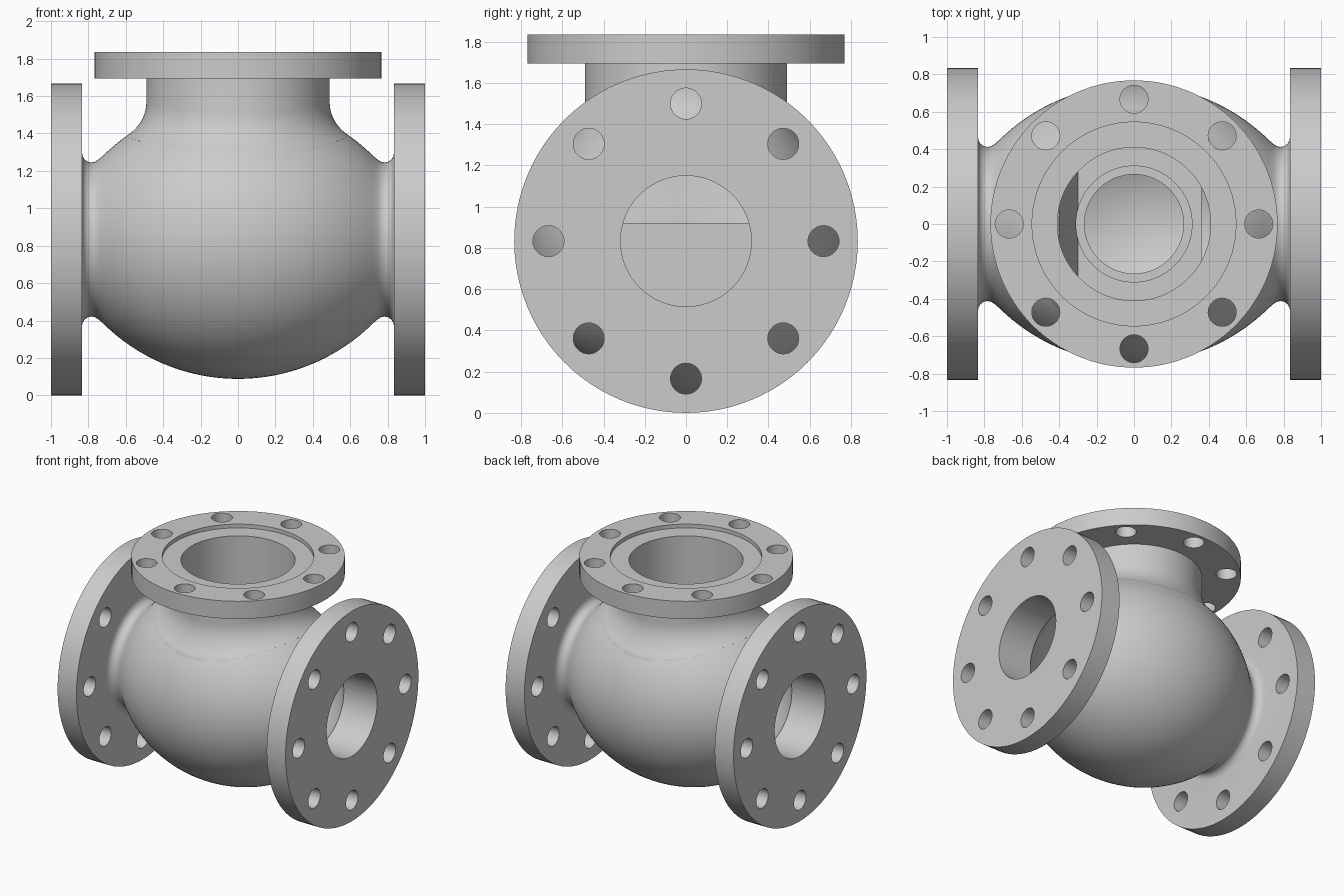
import bpy, bmesh
from math import sin, cos, pi, sqrt
from mathutils import Matrix, Vector

if "Cube" in bpy.data.objects:
    bpy.data.objects.remove(bpy.data.objects["Cube"])

CZ = 0.833      # height of the pipe axis
N = 96


def make(name, bm):
    bmesh.ops.remove_doubles(bm, verts=bm.verts, dist=1e-5)
    bmesh.ops.recalc_face_normals(bm, faces=bm.faces)
    me = bpy.data.meshes.new(name)
    bm.to_mesh(me)
    bm.free()
    ob = bpy.data.objects.new(name, me)
    bpy.context.collection.objects.link(ob)
    return ob


def loft(name, rings, closed=False):
    bm = bmesh.new()
    rv = [[bm.verts.new(p) for p in ring] for ring in rings]
    pairs = list(zip(rv, rv[1:] + rv[:1])) if closed else list(zip(rv, rv[1:]))
    for a, b in pairs:
        for i in range(len(a)):
            j = (i + 1) % len(a)
            bm.faces.new((a[i], a[j], b[j], b[i]))
    if not closed:
        bm.faces.new(rv[0])
        bm.faces.new(rv[-1])
    return make(name, bm)


def revolve_x(name, profile, closed):
    ang = [2 * pi * i / N for i in range(N)]
    return loft(name, [[(x, r * cos(a), CZ + r * sin(a)) for a in ang]
                       for x, r in profile], closed)


def cylinders(name, items):
    # items: (centre, axis, radius, length)
    bm = bmesh.new()
    for c, axis, r, length in items:
        rot = Vector((0, 0, 1)).rotation_difference(Vector(axis)).to_matrix().to_4x4()
        bmesh.ops.create_cone(bm, cap_ends=True, segments=N if r > 0.1 else 40,
                              radius1=r, radius2=r, depth=length,
                              matrix=Matrix.Translation(c) @ rot)
    return make(name, bm)


def boolean(ob, tool, op):
    m = ob.modifiers.new(op, 'BOOLEAN')
    m.operation, m.object, m.solver = op, tool, 'EXACT'
    bpy.context.view_layer.objects.active = ob
    bpy.ops.object.modifier_apply(modifier=m.name)
    bpy.data.objects.remove(tool)


def bulge(x, R=1.026):
    return sqrt(R * R - x * x) - 0.281


# Body with pipe flanges: one closed wall section turned about the pipe axis
end = [(1, 0.317), (1, 0.833), (0.835, 0.833), (0.835, 0.47), (0.831, 0.446),
       (0.82, 0.428), (0.803, 0.416), (0.785, 0.412), (0.765, 0.415), (0.745, 0.428)]
outer = end + [(0.72 - 1.44 * i / 40, bulge(0.72 - 1.44 * i / 40)) for i in range(41)]
outer += [(-x, r) for x, r in reversed(end)]


def cavity(R, lim):
    return [(-lim + 2 * lim * i / 40, bulge(-lim + 2 * lim * i / 40, R)) for i in range(41)]


lim = sqrt(0.926 ** 2 - 0.598 ** 2)
body = revolve_x("valve_body", outer + cavity(0.926, lim), True)


# Neck and top flange: round rings whose foot flares onto the body
def foot(r, a, dz=0):
    x, y = r * cos(a), r * sin(a)
    return Vector((x, y, CZ + sqrt(bulge(x) ** 2 - y * y) + dz))


angles = [2 * pi * (i + 0.5) / N for i in range(N)]
rings = [[foot(r, a, dz) for a in angles] for r, dz in ((0.37, -0.05), (0.61, -0.03))]
for k in range(9):
    t = k / 8
    rings.append([foot(0.6, a) * (1 - t) ** 2 + foot(0.495, a) * 2 * t * (1 - t)
                  + foot(0.49, a, 0.11) * t * t for a in angles])
for r, z in ((0.49, 1.695), (0.768, 1.695), (0.768, 1.835), (0.545, 1.835),
             (0.545, 1.805), (0.3, 1.805)):
    rings.append([(r * cos(a), r * sin(a), z) for a in angles])
neck = loft("neck", rings)
boolean(body, neck, 'UNION')
boolean(body, cylinders("bore_cutter", [((0, 0, 1.6), (0, 0, 1), 0.41, 0.9)]), 'DIFFERENCE')

# Inner partition: Z-shaped wall with a stepped valve seat
zpts = [(0.36, 0.92), (0.36, 0.05), (0.27, 0.05), (0.27, 0.82), (-0.40, 0.82),
        (-0.53, 1.55), (-0.43, 1.55), (-0.30, 0.92)]
bm = bmesh.new()
face = bm.faces.new([bm.verts.new((x, -0.8, z)) for x, z in zpts])
ext = bmesh.ops.extrude_face_region(bm, geom=[face])["geom"]
bmesh.ops.translate(bm, vec=(0, 1.6, 0), verts=[v for v in ext if isinstance(v, bmesh.types.BMVert)])
partition = make("partition", bm)
boolean(partition, revolve_x("cavity_tool", cavity(0.95, 0.7), False), 'INTERSECT')
boolean(partition, cylinders("seat_cutter", [((0, 0, 0.86), (0, 0, 1), 0.265, 0.3)]), 'DIFFERENCE')
boolean(partition, cylinders("seat_step_cutter", [((0, 0, 0.94), (0, 0, 1), 0.31, 0.08)]), 'DIFFERENCE')
boolean(body, partition, 'UNION')

# Bolt holes in the three flanges
holes = []
for i in range(8):
    c, s = 0.667 * cos(i * pi / 4), 0.667 * sin(i * pi / 4)
    holes.append(((c, s, 1.765), (0, 0, 1), 0.075, 0.2))
    for side in (-1, 1):
        holes.append(((side * 0.92, c, CZ + s), (1, 0, 0), 0.075, 0.24))
boolean(body, cylinders("bolt_hole_cutter", holes), 'DIFFERENCE')

bpy.ops.object.select_all(action='DESELECT')
body.select_set(True)
bpy.context.view_layer.objects.active = body
bpy.ops.object.shade_smooth_by_angle(angle=0.6)
